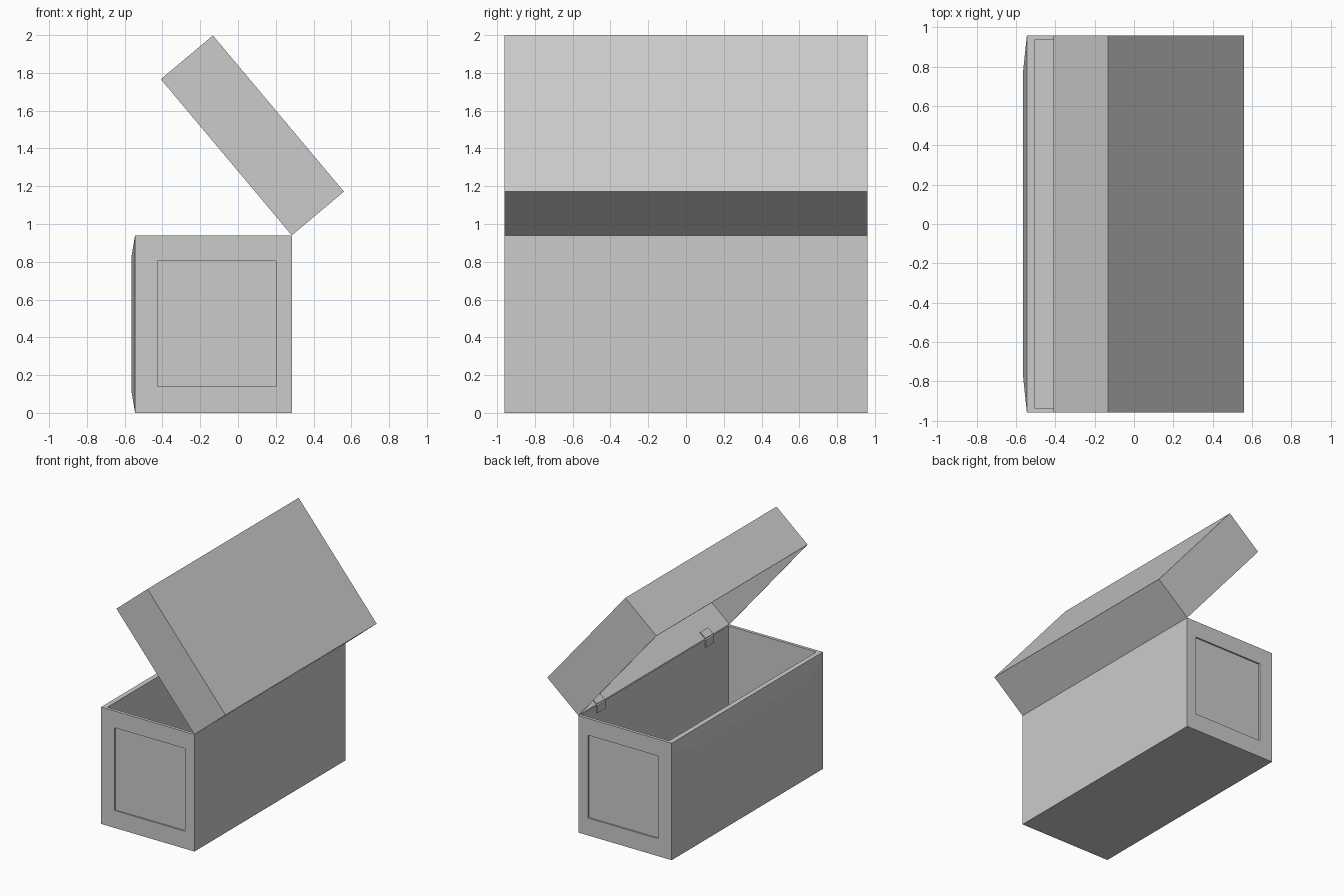
import bpy, bmesh, math

if "Cube" in bpy.data.objects:
    bpy.data.objects.remove(bpy.data.objects["Cube"])

X0, X1, Y, H = -0.545, 0.285, 0.96, 0.94      # chest body extents
LID_L, LID_H = 1.079, 0.36                    # lid length and depth
OPEN = math.radians(50)


def nested(bm, axis, *rects):
    """Join successive rectangles (depth, u0, u1, v0, v1) and cap the last."""
    prev = None
    for d, u0, u1, v0, v1 in rects:
        ring = []
        for u, v in ((u0, v0), (u1, v0), (u1, v1), (u0, v1)):
            co = [u, v]
            co.insert(axis, d)
            ring.append(bm.verts.new(co))
        if prev:
            for i in range(4):
                j = (i + 1) % 4
                bm.faces.new((prev[i], prev[j], ring[j], ring[i]))
        prev = ring
    bm.faces.new(prev)


def finish(bm, name):
    bmesh.ops.remove_doubles(bm, verts=bm.verts, dist=1e-4)
    bmesh.ops.recalc_face_normals(bm, faces=bm.faces)
    mesh = bpy.data.meshes.new(name)
    bm.to_mesh(mesh)
    bm.free()
    obj = bpy.data.objects.new(name, mesh)
    bpy.context.collection.objects.link(obj)
    return obj


def box(name, x0, x1, y0, y1, z0, z1):
    bm = bmesh.new()
    nested(bm, 2, (z0, x0, x1, y0, y1), (z1, x0, x1, y0, y1))
    bm.faces.new([v for v in bm.verts if abs(v.co.z - z0) < 1e-6])
    return finish(bm, name)


def hang(obj):
    """Place a part made in the closed lid's frame at the hinge and open it."""
    obj.location = (X1, 0, H)
    obj.rotation_euler.y = OPEN


# Chest body: open top, bulged long side, recessed end panels
bm = bmesh.new()
inner = (-0.505, 0.277, -0.935, 0.935)
nested(bm, 2, (H, X0, X1, -Y, Y), (H, *inner), (0.03, *inner))
nested(bm, 2, (0, X0, X1, -Y, Y))
nested(bm, 0, (X1, -Y, Y, 0, H))
nested(bm, 0, (X0, -Y, Y, 0, H), (-0.565, -0.77, 0.77, 0.12, 0.82))
for s in (-1, 1):
    panel = (-0.425, 0.20, 0.14, 0.805)
    nested(bm, 1, (s * Y, X0, X1, 0, H), (s * Y, *panel), (s * (Y - 0.012), *panel))
finish(bm, "chest_body")

# Hollow lid
bm = bmesh.new()
t = 0.008
outer = (-LID_L, 0, -Y, Y)
inner = (-LID_L + t, -t, -Y + t, Y - t)
nested(bm, 2, (LID_H, *inner), (0, *inner), (0, *outer), (LID_H, *outer))
top = min(bm.faces, key=lambda f: -f.calc_center_median().z)
bmesh.ops.translate(bm, vec=(0, 0, -t),
                    verts=[v for v in bm.verts if v.co.z > 0.1 and abs(v.co.y) < Y - t / 2])
bm.faces.new([v for v in bm.verts if LID_H - t * 1.5 < v.co.z < LID_H - t / 2])
hang(finish(bm, "chest_lid"))

# Small inside hinges: one leaf on the body, one on the lid
for s, side in ((-1, "front"), (1, "back")):
    y = s * 0.69
    box("hinge_body_leaf_" + side, 0.269, 0.278, y - 0.05, y + 0.05, H - 0.06, H)
    hang(box("hinge_lid_leaf_" + side, -0.016, -0.007, y - 0.05, y + 0.05, 0, 0.06))
